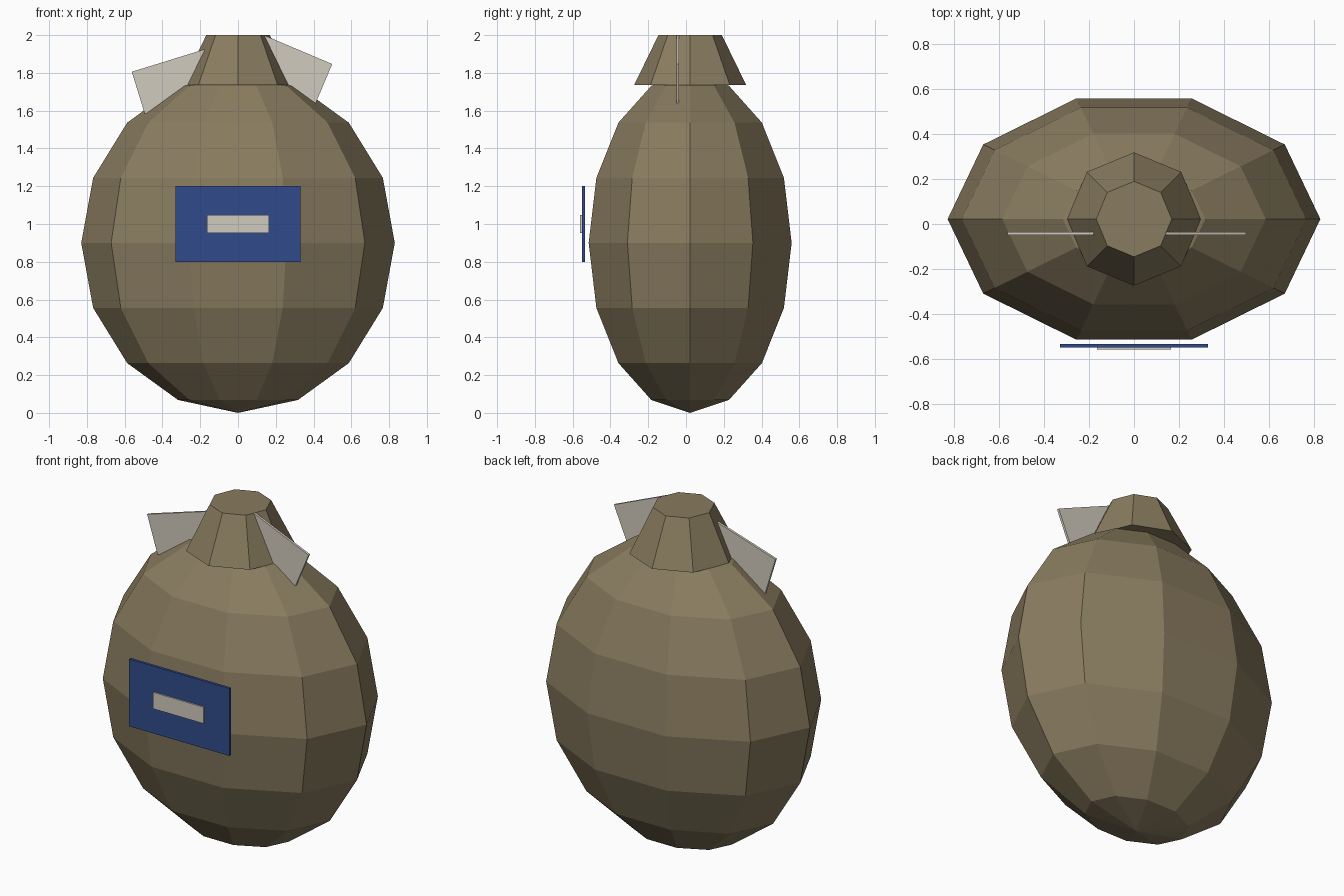
import bpy, bmesh
from math import pi
from mathutils import Matrix, Vector

if "Cube" in bpy.data.objects:
    bpy.data.objects.remove(bpy.data.objects["Cube"])


def material(name, color):
    m = bpy.data.materials.new(name)
    m.diffuse_color = (*color, 1)
    m.use_nodes = True
    m.node_tree.nodes["Principled BSDF"].inputs["Base Color"].default_value = m.diffuse_color
    return m


burlap = material("burlap", (0.25, 0.20, 0.115))
blue = material("blue_cloth", (0.03, 0.07, 0.26))
cream = material("cream_cloth", (0.64, 0.60, 0.52))


def add_object(name, bm, mat):
    bmesh.ops.recalc_face_normals(bm, faces=bm.faces)
    mesh = bpy.data.meshes.new(name)
    bm.to_mesh(mesh)
    bm.free()
    mesh.materials.append(mat)
    obj = bpy.data.objects.new(name, mesh)
    bpy.context.collection.objects.link(obj)
    return obj


def box(name, size, center, mat, tilt=0):
    bm = bmesh.new()
    bmesh.ops.create_cube(bm, size=1, matrix=Matrix.Diagonal((*size, 1)))
    obj = add_object(name, bm, mat)
    obj.location = center
    obj.rotation_euler.y = tilt
    return obj


AXIS_Y = 0.022

# Sack body: squashed low-poly sphere
bm = bmesh.new()
bmesh.ops.create_uvsphere(bm, u_segments=10, v_segments=8, radius=1,
                          matrix=Matrix.Rotation(pi / 2, 4, 'Z'))
# put a vertex column on the x axis, whatever the primitive's start angle
if max(v.co.x for v in bm.verts) < 0.99:
    bmesh.ops.rotate(bm, verts=bm.verts, cent=(0, 0, 0),
                     matrix=Matrix.Rotation(pi / 2, 3, 'Z'))
bmesh.ops.scale(bm, verts=bm.verts, vec=Vector((0.83, 0.565, 0.9)))
add_object("sack_body", bm, burlap).location = (0, AXIS_Y, 0.9)

# Gathered neck: eight-sided tapered cone
bm = bmesh.new()
bmesh.ops.create_cone(bm, cap_ends=True, segments=8, radius1=0.297,
                      radius2=0.168, depth=0.265)
add_object("sack_neck", bm, burlap).location = (0, AXIS_Y, 1.8675)

# Tie flaps either side of the neck
box("left_tie_flap", (0.40, 0.014, 0.232), (-0.337, -0.043, 1.754), cream, -0.30)
box("right_tie_flap", (0.39, 0.014, 0.232), (0.274, -0.043, 1.816), cream, 0.40)

# Front patch and its plain strip
box("front_patch", (0.66, 0.016, 0.40), (0, -0.543, 1.0), blue)
box("patch_strip", (0.33, 0.014, 0.097), (0, -0.553, 1.0), cream)
